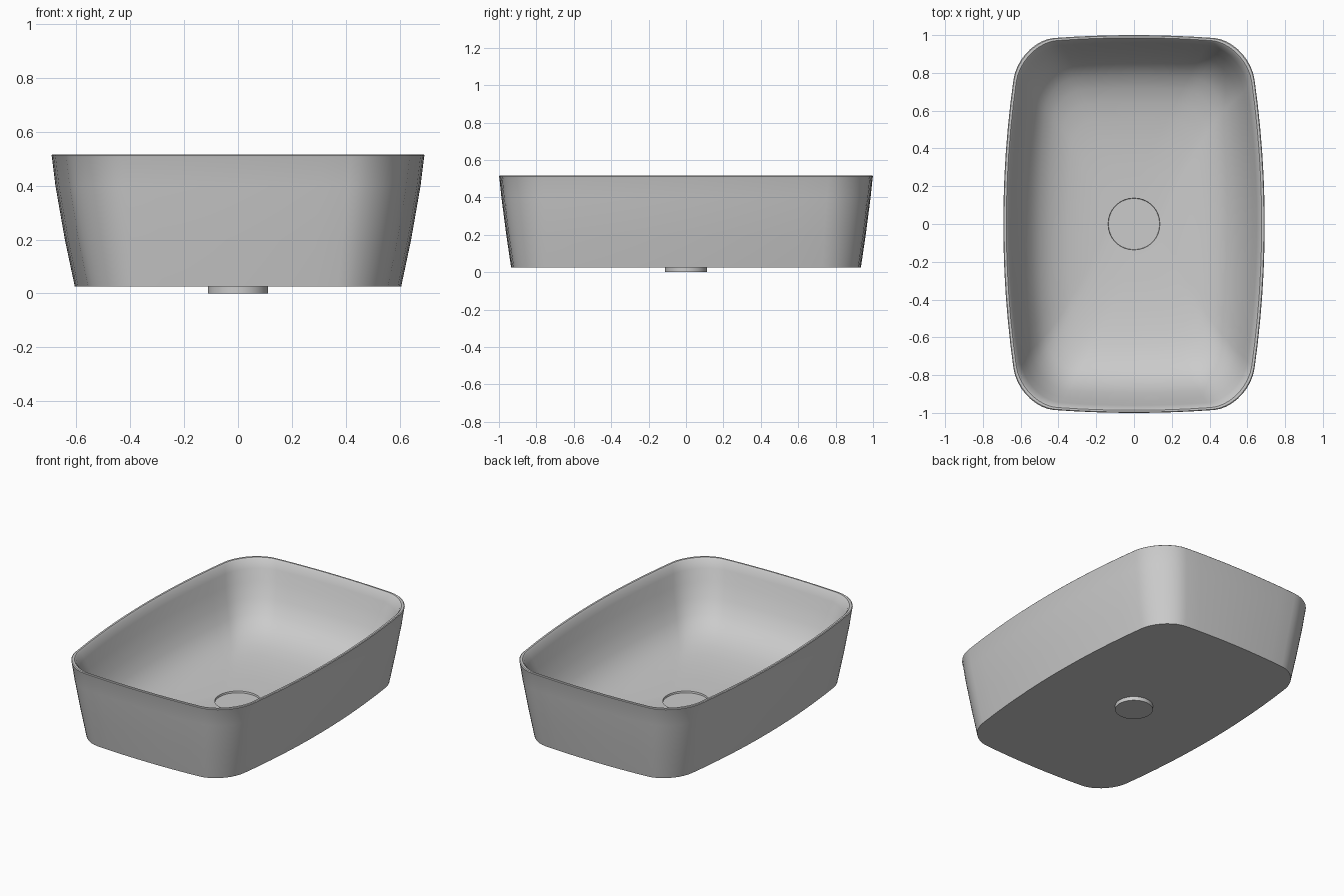
import bpy
import bmesh
import math

cube = bpy.data.objects.get("Cube")
if cube:
    bpy.data.objects.remove(cube, do_unlink=True)

ceramic = bpy.data.materials.new("grey_ceramic")
ceramic.use_nodes = True
colour = (0.6, 0.6, 0.6, 1)
ceramic.diffuse_color = colour
ceramic.node_tree.nodes["Principled BSDF"].inputs["Base Color"].default_value = colour


def outline(a, b, r, bow, corner=9, long_n=12, short_n=8):
    """Rounded rectangle with half sizes a, b whose sides bulge outward."""
    pts = []
    for i, (sx, sy) in enumerate(((1, 1), (-1, 1), (-1, -1), (1, -1))):
        cx, cy = sx * (a - r), sy * (b - r)
        for k in range(corner + 1):
            t = math.pi / 2 * (i + k / corner)
            pts.append((cx + r * math.cos(t), cy + r * math.sin(t)))
        # straight run towards the next corner
        x, y = pts[-1]
        n = long_n if i % 2 else short_n
        for k in range(1, n):
            f = 1 - 2 * k / n
            pts.append((x, y * f) if i % 2 else (x * f, y))
    return [(x * (1 - bow * (y / b) ** 2), y * (1 - bow / 4 * (x / a) ** 2))
            for x, y in pts]


def finish(obj):
    obj.data.materials.append(ceramic)
    bpy.ops.object.select_all(action='DESELECT')
    obj.select_set(True)
    bpy.context.view_layer.objects.active = obj
    bpy.ops.object.shade_smooth_by_angle(angle=math.radians(35))


# Basin: outer wall up, over the thin rim, down the bowl into the drain recess
# (half width, half length, corner radius, side bow, height)
levels = [
    (0.605, 0.935, 0.18, 0.125, 0.025),
    (0.642, 0.961, 0.20, 0.125, 0.20),
    (0.677, 0.987, 0.21, 0.125, 0.40),
    (0.690, 0.998, 0.21, 0.125, 0.505),
    (0.692, 1.000, 0.21, 0.125, 0.512),
    (0.688, 0.996, 0.21, 0.125, 0.516),
    (0.676, 0.986, 0.21, 0.125, 0.516),
    (0.668, 0.978, 0.21, 0.125, 0.508),
    (0.650, 0.960, 0.21, 0.125, 0.46),
    (0.628, 0.932, 0.21, 0.12, 0.39),
    (0.590, 0.892, 0.20, 0.11, 0.30),
    (0.545, 0.842, 0.19, 0.10, 0.222),
    (0.500, 0.785, 0.18, 0.09, 0.172),
    (0.450, 0.720, 0.17, 0.08, 0.138),
    (0.400, 0.645, 0.16, 0.07, 0.114),
    (0.350, 0.560, 0.16, 0.06, 0.098),
    (0.280, 0.450, 0.15, 0.05, 0.084),
    (0.200, 0.300, 0.15, 0.03, 0.074),
    (0.137, 0.137, 0.134, 0, 0.069),
    (0.135, 0.135, 0.132, 0, 0.058),
]
bm = bmesh.new()
rings = [[bm.verts.new((x, y, z)) for x, y in outline(a, b, r, bow)]
         for a, b, r, bow, z in levels]
for low, high in zip(rings, rings[1:]):
    for i in range(len(low)):
        j = (i + 1) % len(low)
        bm.faces.new((low[i], low[j], high[j], high[i]))
bm.faces.new(rings[0][::-1])
bm.faces.new(rings[-1])
mesh = bpy.data.meshes.new("basin")
bm.to_mesh(mesh)
bm.free()
basin = bpy.data.objects.new("basin", mesh)
bpy.context.collection.objects.link(basin)
finish(basin)

# Drain outlet stub under the basin
bpy.ops.mesh.primitive_cylinder_add(vertices=48, radius=0.112, depth=0.03,
                                    location=(0, 0, 0.015))
outlet = bpy.context.object
outlet.name = "drain_outlet"
finish(outlet)
